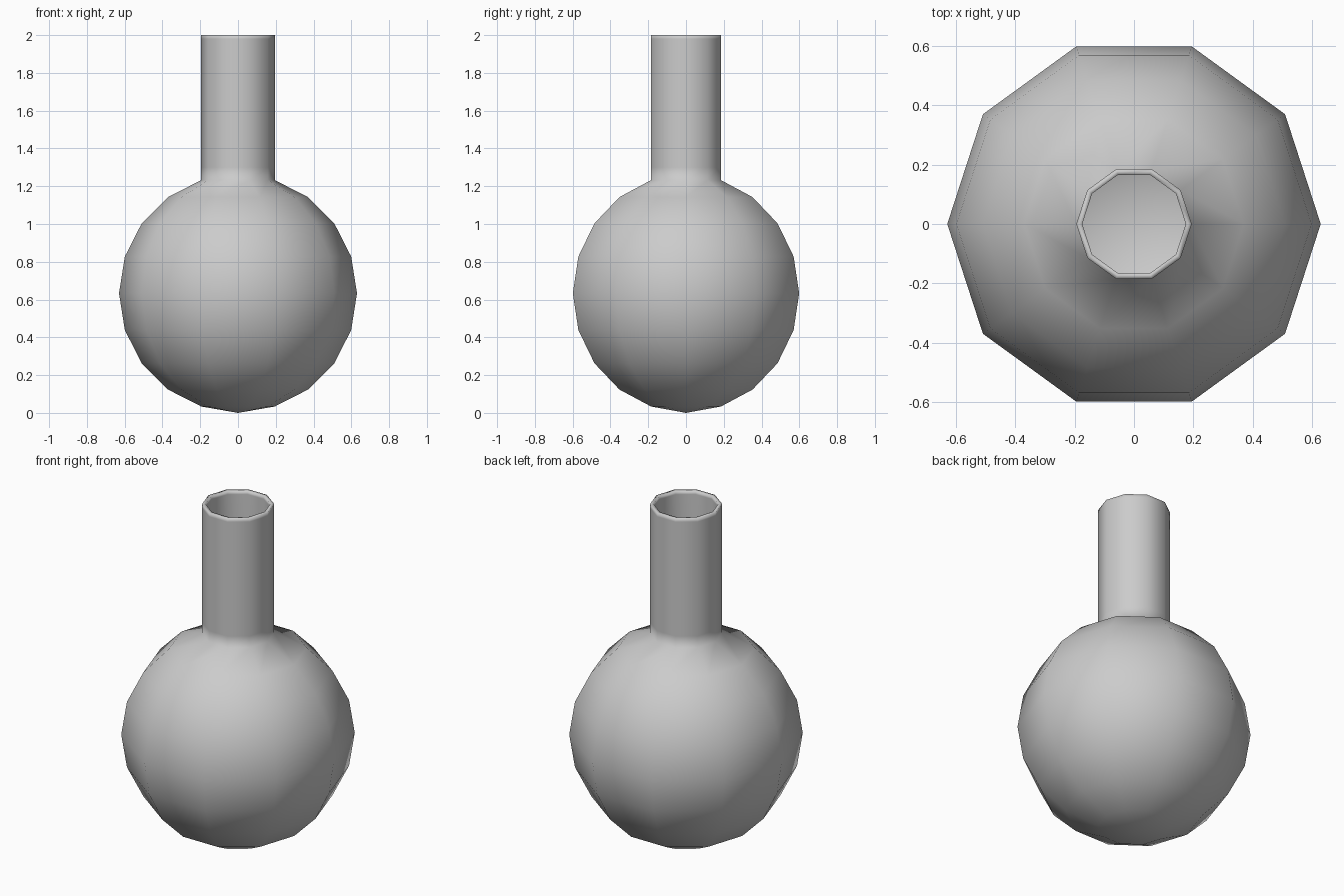
import bpy, bmesh
from math import sin, cos, pi, radians

if "Cube" in bpy.data.objects:
    bpy.data.objects.remove(bpy.data.objects["Cube"])

SIDES, R, CZ = 10, 0.63, 0.633

# Profile: ten-ring round bulb, then a straight neck
profile = [(0, 0.0)]
profile += [(R * sin(a), CZ - R * cos(a)) for a in (radians(18 * i) for i in range(1, 10))]
neck_r = profile[-1][0]
profile += [(neck_r, z) for z in (1.30, 1.98, 2.0)]

# Lathe the profile around z
bm = bmesh.new()
verts = [bm.verts.new((r, 0, z)) for r, z in profile]
edges = [bm.edges.new(p) for p in zip(verts, verts[1:])]
bmesh.ops.spin(bm, geom=verts + edges, cent=(0, 0, 0), axis=(0, 0, 1),
               angle=2 * pi, steps=SIDES)
bmesh.ops.remove_doubles(bm, verts=bm.verts, dist=0.0005)
bmesh.ops.recalc_face_normals(bm, faces=bm.faces)

# Make sure the outer surface faces outwards
bm.faces.ensure_lookup_table()
f = max(bm.faces, key=lambda f: f.calc_center_median().xy.length)
c = f.calc_center_median()
if f.normal.x * c.x + f.normal.y * c.y < 0:
    bmesh.ops.reverse_faces(bm, faces=bm.faces)
for f in bm.faces:
    f.smooth = True

mesh = bpy.data.meshes.new("round_flask")
bm.to_mesh(mesh)
bm.free()
flask = bpy.data.objects.new("round_flask", mesh)
bpy.context.collection.objects.link(flask)

# Thin glass wall, open at the mouth
wall = flask.modifiers.new("wall", 'SOLIDIFY')
wall.thickness = 0.02
wall.offset = -1
